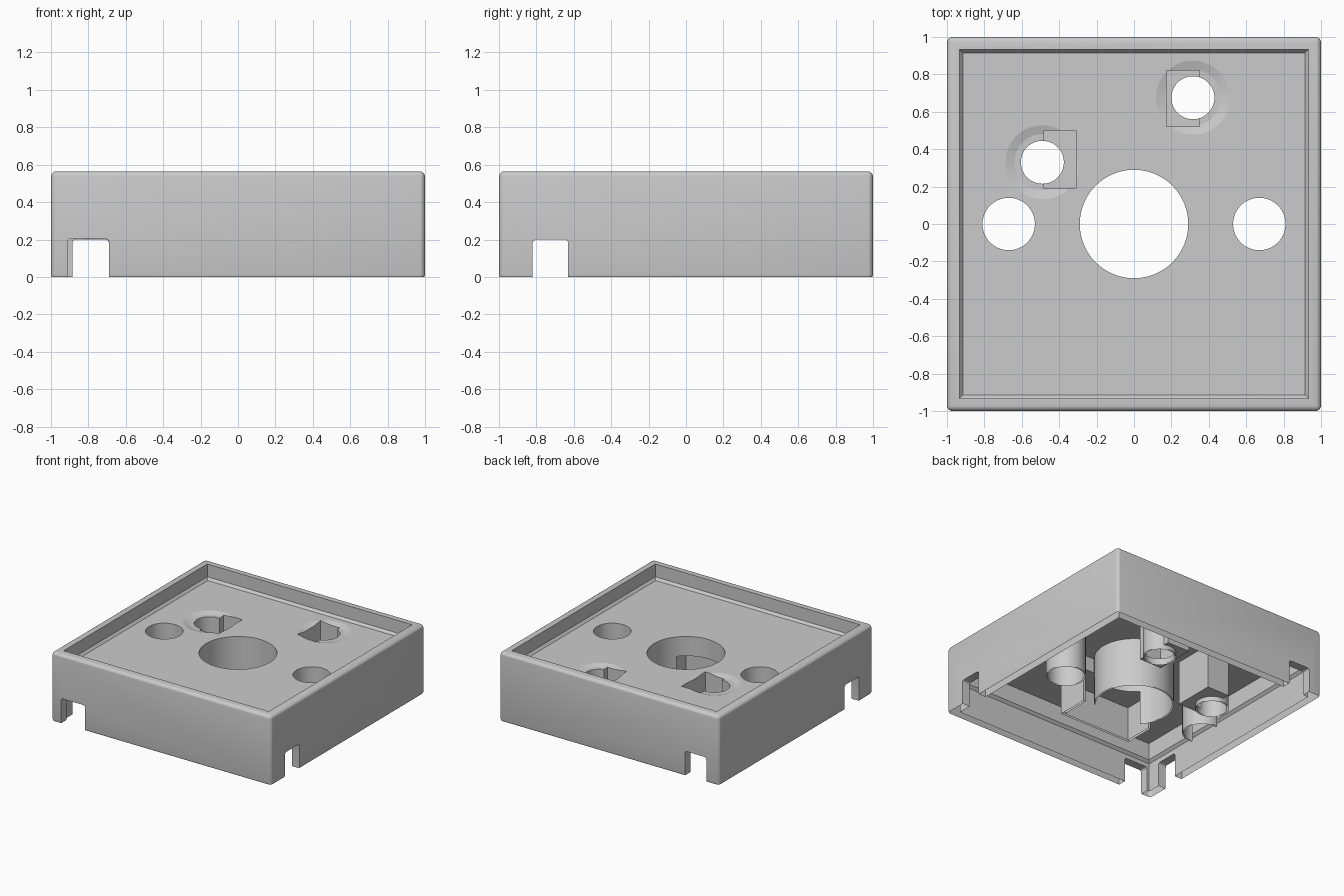
import bpy
import bmesh
import math
from mathutils import Matrix, Vector

old = bpy.data.objects.get("Cube")
if old:
    bpy.data.objects.remove(old, do_unlink=True)

GREY = (0.6, 0.6, 0.6, 1)
grey = bpy.data.materials.new("plain grey")
grey.use_nodes = True
grey.diffuse_color = GREY
grey.node_tree.nodes["Principled BSDF"].inputs["Base Color"].default_value = GREY

HEIGHT = 0.565
DECK_TOP, DECK_BOTTOM = 0.44, 0.4


def finish(name, bm):
    mesh = bpy.data.meshes.new(name)
    bm.to_mesh(mesh)
    bm.free()
    obj = bpy.data.objects.new(name, mesh)
    bpy.context.collection.objects.link(obj)
    mesh.materials.append(grey)
    return obj


def box(name, x, y, z, bevel=0.0):
    """Box from three (low, high) ranges, with optional rounded edges."""
    bm = bmesh.new()
    bmesh.ops.create_cube(bm, size=1)
    size = Vector([r[1] - r[0] for r in (x, y, z)])
    mid = Vector([(r[1] + r[0]) / 2 for r in (x, y, z)])
    bmesh.ops.transform(bm, verts=bm.verts,
                        matrix=Matrix.Translation(mid) @ Matrix.Diagonal(size).to_4x4())
    if bevel:
        bmesh.ops.bevel(bm, geom=bm.edges[:], offset=bevel, segments=4,
                        profile=0.5, affect='EDGES')
    return finish(name, bm)


def lathe(name, centre, profile, sides=64, turn=0.0):
    """Closed solid from (radius, height) rings."""
    bm = bmesh.new()
    rings = []
    for r, z in profile:
        angles = [turn + math.tau * i / sides for i in range(sides)]
        rings.append([bm.verts.new((centre[0] + r * math.cos(a),
                                    centre[1] + r * math.sin(a), z)) for a in angles])
    for low, high in zip(rings, rings[1:]):
        for i in range(sides):
            j = (i + 1) % sides
            bm.faces.new((low[i], low[j], high[j], high[i]))
    bm.faces.new(rings[0][::-1])
    bm.faces.new(rings[-1])
    return finish(name, bm)


def square(name, profile):
    """Square solid from (half width, height) rings."""
    return lathe(name, (0, 0), [(h * math.sqrt(2), z) for h, z in profile],
                 sides=4, turn=math.pi / 4)


def combine(target, tool, operation):
    mod = target.modifiers.new(operation.lower(), 'BOOLEAN')
    mod.operation, mod.solver, mod.object = operation, 'EXACT', tool
    bpy.context.view_layer.objects.active = target
    bpy.ops.object.modifier_apply(modifier=mod.name)
    bpy.data.objects.remove(tool, do_unlink=True)


def add(tool):
    combine(housing, tool, 'UNION')


def cut(tool):
    combine(housing, tool, 'DIFFERENCE')


# Outer shell: rounded block, bottom trimmed flat
housing = box("housing", (-1, 1), (-1, 1), (-0.015, HEIGHT), bevel=0.03)
cut(box("bottom_trim", (-2, 2), (-2, 2), (-1, 0)))

# Tray on top and hollow underneath, leaving a deck between them
cut(square("top_tray", [(0.915, DECK_TOP), (0.932, 0.46), (0.932, 0.8)]))
cut(square("underside", [(0.93, -0.2), (0.93, 0.24), (0.91, 0.26), (0.91, DECK_BOTTOM)]))

# Round wells through the deck: centre and radius
wells = [((0, 0), 0.29), ((-0.67, 0), 0.14), ((0.67, 0), 0.14)]
# Screw bosses: centre and the x and y ranges of the square pocket
bosses = [((-0.49, 0.33), (-0.48, -0.31), (0.19, 0.5)),
          ((0.315, 0.675), (0.175, 0.35), (0.52, 0.82))]
WALL = 0.015
POCKET_FLOOR = 0.05

# Chamber in front of the centre well
add(box("chamber", (-0.33, 0.33), (-0.46, -0.2), (0, 0.42)))

# Tubes and pocket housings hanging under the deck
for centre, r in wells:
    add(lathe("tube", centre, [(r + 0.01, 0), (r + 0.01, 0.42)]))
for centre, xr, yr in bosses:
    add(lathe("boss", centre, [(0.125, 0), (0.125, 0.42)]))
    add(box("pocket_wall", (xr[0] - WALL, xr[1] + WALL), (yr[0] - WALL, yr[1] + WALL),
            (POCKET_FLOOR - WALL, 0.425)))

# Bores, pockets and shallow dishes
for centre, r in wells:
    cut(lathe("bore", centre, [(r, -0.1), (r, 0.5)]))
for centre, xr, yr in bosses:
    cut(lathe("dish", centre, [(0.15, 0.426), (0.205, 0.442)], sides=40))
    cut(box("pocket", xr, yr, (POCKET_FLOOR, 0.5)))
    cut(lathe("screw_bore", centre, [(0.115, -0.1), (0.115, 0.5)], sides=48))
cut(box("chamber_hollow", (-0.31, 0.31), (-0.44, -0.19), (-0.1, 0.28)))

# Cable channels crossing the housing, open at both walls
cut(box("channel_front_back", (-0.885, -0.69), (-1.5, 1.5), (-0.3, 0.2), bevel=0.02))
cut(box("channel_sides", (-1.5, 1.5), (-0.82, -0.63), (-0.3, 0.2), bevel=0.02))
cut(box("front_notch", (-0.91, -0.69), (-1.2, -0.9), (-0.3, 0.205), bevel=0.02))

# Lower rims are left open
bm = bmesh.new()
bm.from_mesh(housing.data)
rims = [f for f in bm.faces if all(abs(v.co.z) < 0.001 for v in f.verts)]
bmesh.ops.delete(bm, geom=rims, context='FACES')
bm.to_mesh(housing.data)
bm.free()

# One material on every face, smooth tubes with sharp edges
housing.data.materials.clear()
housing.data.materials.append(grey)
for face in housing.data.polygons:
    face.material_index = 0
bpy.ops.object.select_all(action='DESELECT')
housing.select_set(True)
bpy.context.view_layer.objects.active = housing
bpy.ops.object.shade_smooth_by_angle(angle=math.radians(12))
